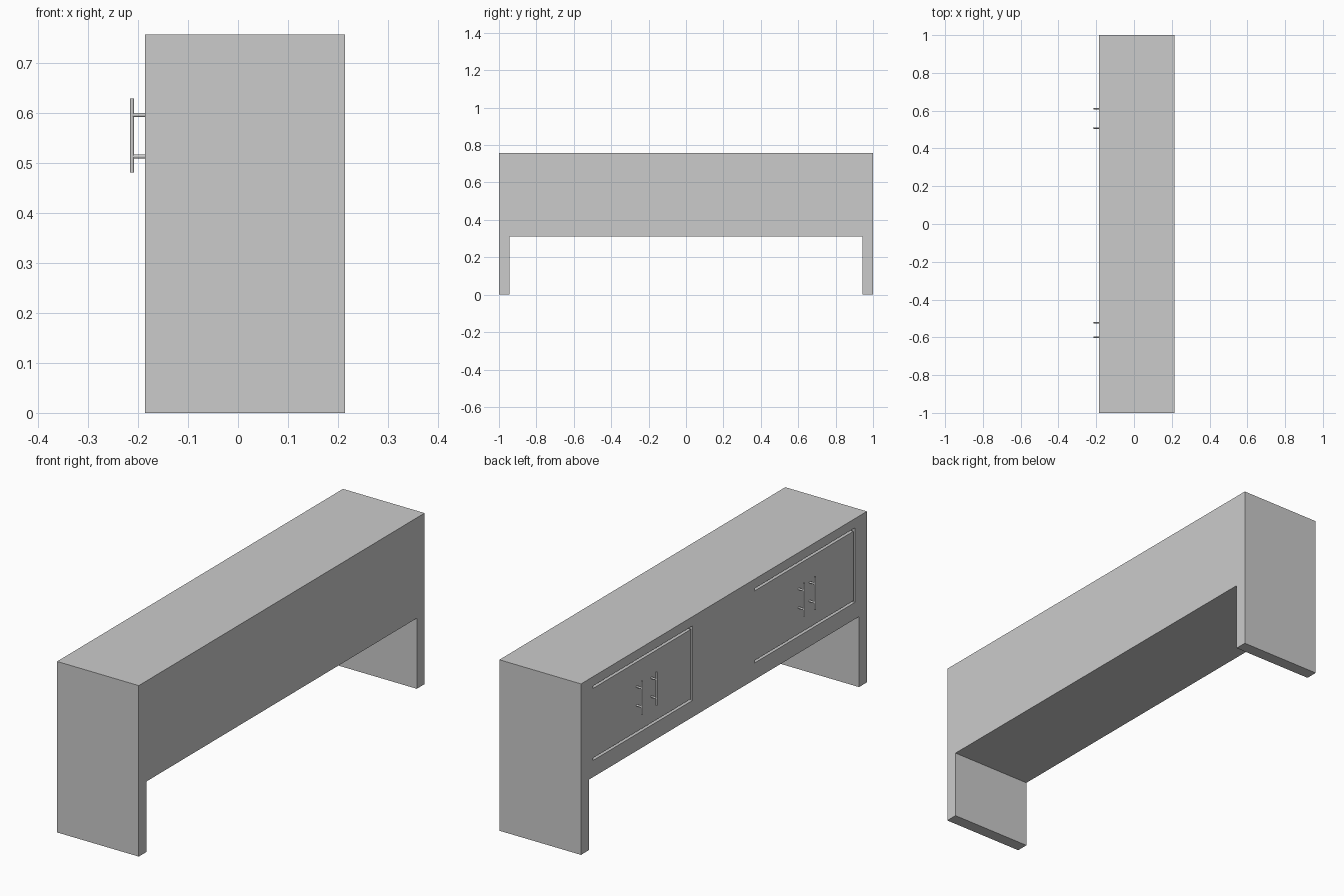
import bpy, bmesh
from mathutils import Vector

if "Cube" in bpy.data.objects:
    bpy.data.objects.remove(bpy.data.objects["Cube"])

FRONT, BACK = -0.186, 0.214   # door side and plain side along x


def extrude_profile(name, pts, x0, x1):
    """Closed (y, z) outline extruded along x."""
    bm = bmesh.new()
    face = bm.faces.new([bm.verts.new((x0, y, z)) for y, z in pts])
    ext = bmesh.ops.extrude_face_region(bm, geom=[face])
    verts = [v for v in ext["geom"] if isinstance(v, bmesh.types.BMVert)]
    bmesh.ops.translate(bm, verts=verts, vec=(x1 - x0, 0, 0))
    bmesh.ops.recalc_face_normals(bm, faces=bm.faces)
    mesh = bpy.data.meshes.new(name)
    bm.to_mesh(mesh)
    bm.free()
    ob = bpy.data.objects.new(name, mesh)
    bpy.context.collection.objects.link(ob)
    return ob


def rod(name, a, b, r):
    """Round rod between two points."""
    a, b = Vector(a), Vector(b)
    bpy.ops.mesh.primitive_cylinder_add(
        vertices=16, radius=r, depth=(b - a).length, location=(a + b) / 2,
        rotation=(b - a).to_track_quat('Z', 'Y').to_euler())
    bpy.context.object.name = name
    bpy.ops.object.shade_smooth_by_angle()


# Cabinet body with full-height end panels as legs
cabinet = extrude_profile("cabinet_body", [
    (-1, 0), (-0.945, 0), (-0.945, 0.312), (0.945, 0.312),
    (0.945, 0), (1, 0), (1, 0.757), (-1, 0.757)], FRONT, BACK)

# Three-sided door gaps cut into the door side
z0, z1, gap = 0.386, 0.716, 0.011
for i, (ya, yb) in enumerate([(0.22, 0.916), (-0.916, -0.214)]):
    cutter = extrude_profile(f"door_gap_cutter_{i}", [
        (ya, z0), (yb, z0), (yb, z0 + gap), (ya + gap, z0 + gap),
        (ya + gap, z1 - gap), (yb, z1 - gap), (yb, z1), (ya, z1)],
        FRONT - 0.02, FRONT + 0.015)
    mod = cabinet.modifiers.new(f"door_gap_{i}", 'BOOLEAN')
    mod.operation = 'DIFFERENCE'
    mod.solver = 'EXACT'
    mod.object = cutter
    cutter.hide_render = True
    cutter.hide_set(True)

# Bar handles, two per door pair
for i, y in enumerate((0.61, 0.508, -0.523, -0.60)):
    rod(f"handle_bar_{i}", (-0.212, y, 0.481), (-0.212, y, 0.629), 0.0042)
    for part, z in (("lower", 0.513), ("upper", 0.596)):
        rod(f"handle_{part}_post_{i}", (-0.212, y, z), (FRONT + 0.002, y, z), 0.0042)
